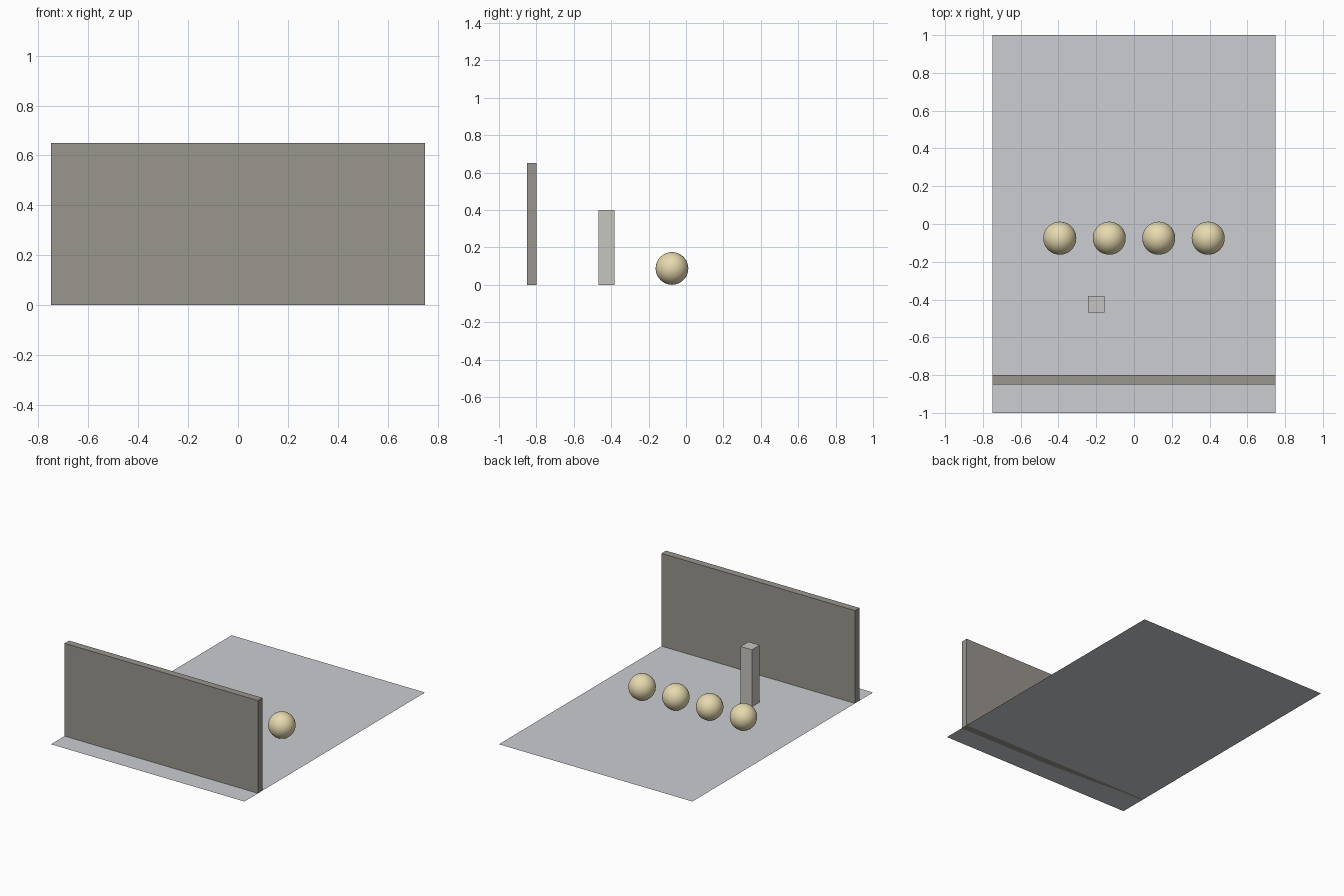
import bpy

if "Cube" in bpy.data.objects:
    bpy.data.objects.remove(bpy.data.objects["Cube"])


def material(name, rgb):
    m = bpy.data.materials.new(name)
    m.diffuse_color = (*rgb, 1)
    m.use_nodes = True
    m.node_tree.nodes["Principled BSDF"].inputs["Base Color"].default_value = m.diffuse_color
    return m


def box(name, center, size, mat):
    bpy.ops.mesh.primitive_cube_add(size=1, location=center)
    ob = bpy.context.object
    ob.name = name
    ob.scale = size
    bpy.ops.object.transform_apply(location=False, rotation=False, scale=True)
    ob.data.materials.append(mat)
    return ob


floor_mat = material("floor_grey", (0.60, 0.61, 0.64))
wall_mat = material("wall_grey", (0.32, 0.30, 0.27))
post_mat = material("post_grey", (0.57, 0.56, 0.53))
ball_mat = material("ball_cream", (0.80, 0.70, 0.43))

# Floor sheet
bpy.ops.mesh.primitive_plane_add(size=1)
floor = bpy.context.object
floor.name = "floor"
floor.scale = (1.5, 2.0, 1)
bpy.ops.object.transform_apply(location=False, rotation=False, scale=True)
floor.data.materials.append(floor_mat)

# Front wall and square post
box("front_wall", (0, -0.825, 0.325), (1.5, 0.05, 0.65), wall_mat)
box("post", (-0.2, -0.425, 0.2), (0.087, 0.087, 0.4), post_mat)

# Row of four balls, one radius apart
R = 0.0873
for i in range(4):
    x = (i - 1.5) * 3 * R
    bpy.ops.mesh.primitive_uv_sphere_add(segments=48, ring_count=24, radius=R,
                                         location=(x, -0.075, R))
    ball = bpy.context.object
    ball.name = f"ball_{i + 1}"
    ball.data.materials.append(ball_mat)
    bpy.ops.object.shade_smooth()
